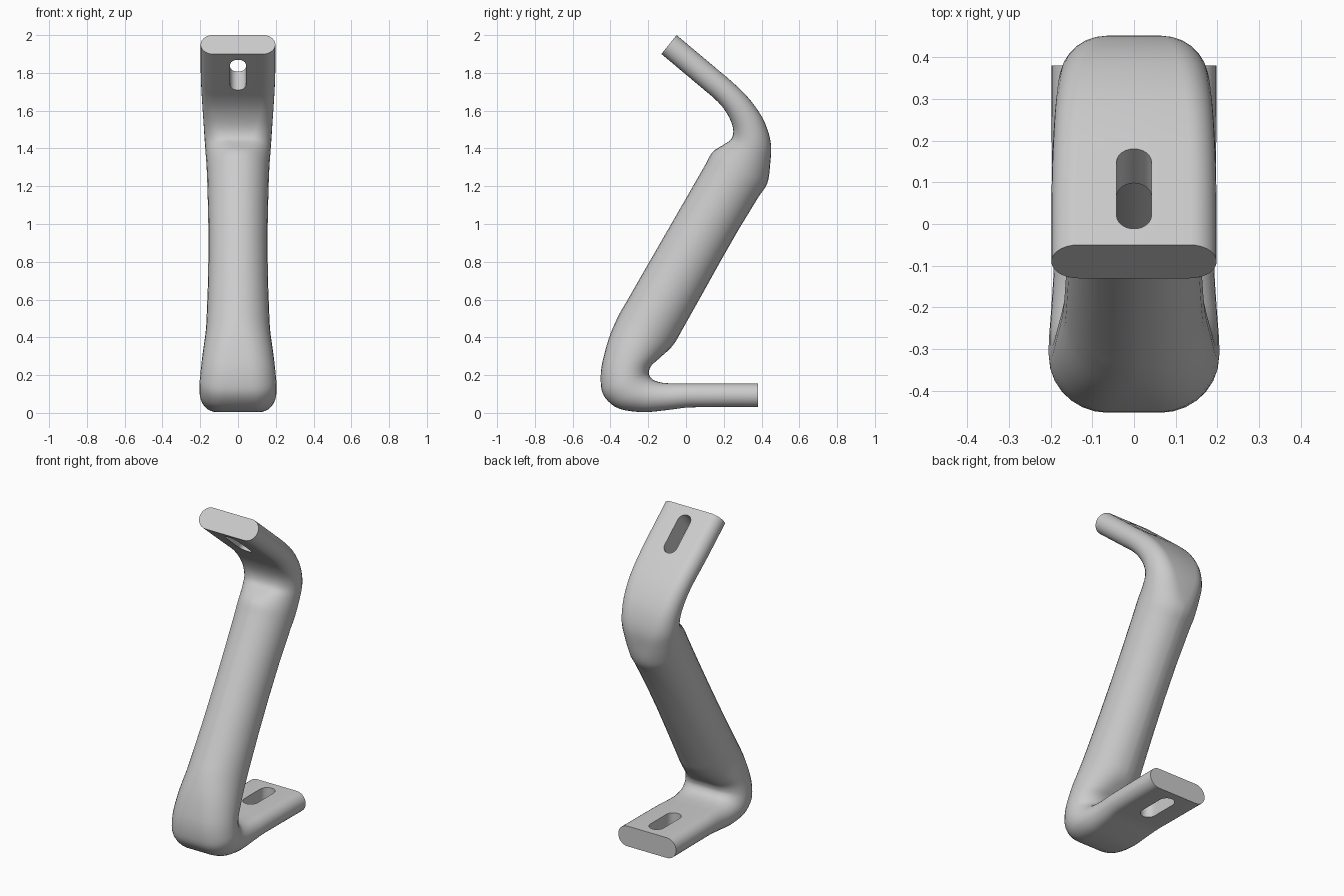
import bpy, bmesh, math
from mathutils import Vector, Matrix

if "Cube" in bpy.data.objects:
    bpy.data.objects.remove(bpy.data.objects["Cube"])

# Stations along the bar: underside (y, z), topside (y, z), half width
STATIONS = [
    (0.38, 0.03, 0.38, 0.155, 0.198),
    (0.10, 0.03, 0.10, 0.155, 0.196),
    (0.00, 0.028, 0.00, 0.155, 0.194),
    (-0.10, 0.015, -0.08, 0.156, 0.192),
    (-0.25, 0.005, -0.15, 0.165, 0.198),
    (-0.38, 0.035, -0.185, 0.185, 0.204),
    (-0.44, 0.10, -0.197, 0.21, 0.204),
    (-0.452, 0.18, -0.19, 0.24, 0.199),
    (-0.425, 0.34, -0.14, 0.29, 0.187),
    (-0.36, 0.51, -0.06, 0.37, 0.17),
    (-0.32, 0.58, -0.02, 0.44, 0.166),
    (0.10, 1.31, 0.385, 1.145, 0.163),
    (0.14, 1.38, 0.43, 1.215, 0.166),
    (0.20, 1.42, 0.446, 1.32, 0.171),
    (0.24, 1.45, 0.45, 1.42, 0.176),
    (0.25, 1.50, 0.42, 1.53, 0.181),
    (0.22, 1.58, 0.345, 1.65, 0.188),
    (0.15, 1.665, 0.23, 1.765, 0.194),
    (0.10, 1.707, 0.18, 1.807, 0.196),
    (-0.13, 1.90, -0.05, 2.00, 0.198),
]


def smooth_stations(rows, steps):
    """Hermite interpolation, spaced by the mid-line length."""
    rows = [Vector(r) for r in rows]
    t = [0.0]
    for a, b in zip(rows, rows[1:]):
        t.append(t[-1] + (b - a).length)
    last = len(rows) - 1
    tan = []
    for i in range(last + 1):
        if i in (0, last):
            j = min(i, last - 1)
            tan.append((rows[j + 1] - rows[j]) / (t[j + 1] - t[j]))
            continue
        h0, h1 = t[i] - t[i - 1], t[i + 1] - t[i]
        d0, d1 = (rows[i] - rows[i - 1]) / h0, (rows[i + 1] - rows[i]) / h1
        tan.append((d0 * h1 + d1 * h0) / (h0 + h1))
    out = []
    for i in range(last):
        h = t[i + 1] - t[i]
        for k in range(steps):
            s = k / steps
            out.append(rows[i] * (2*s**3 - 3*s*s + 1) + tan[i] * h * (s**3 - 2*s*s + s)
                       + rows[i + 1] * (3*s*s - 2*s**3) + tan[i + 1] * h * (s**3 - s*s))
    return out + [rows[-1]]


def stadium(half_w, half_t, n):
    """Flat-sided oval with round ends."""
    core = max(half_w - half_t, 0.004)
    pts = []
    for side in (0, 1):
        for k in range(n + 1):
            a = -math.pi / 2 + math.pi * (k / n + side)
            pts.append(((core if side == 0 else -core) + (half_w - core) * math.cos(a),
                        half_t * math.sin(a)))
    return pts


def loft(name, rings):
    bm = bmesh.new()
    loops = [[bm.verts.new(p) for p in ring] for ring in rings]
    n = len(loops[0])
    for a, b in zip(loops, loops[1:]):
        for i in range(n):
            j = (i + 1) % n
            bm.faces.new((a[i], a[j], b[j], b[i]))
    bm.faces.new(loops[0])
    bm.faces.new(loops[-1])
    bmesh.ops.recalc_face_normals(bm, faces=bm.faces[:])
    mesh = bpy.data.meshes.new(name)
    bm.to_mesh(mesh)
    bm.free()
    ob = bpy.data.objects.new(name, mesh)
    bpy.context.collection.objects.link(ob)
    return ob


# Bent bar: flat foot, round shaft, flat upper arm
rings = []
for py, pz, qy, qz, w in smooth_stations(STATIONS, 4):
    p, q = Vector((0, py, pz)), Vector((0, qy, qz))
    mid, up = (p + q) / 2, (q - p).normalized()
    rings.append([mid + up * v + Vector((u, 0, 0))
                  for u, v in stadium(w, (q - p).length / 2, 14)])
bar = loft("bent_bracket_bar", rings)
bpy.context.view_layer.objects.active = bar
bar.select_set(True)


# Bolt slots in the foot and upper arm
def cut_slot(name, centre, tilt, half_w, half_l):
    place = Matrix.Translation(centre) @ Matrix.Rotation(tilt, 4, 'X')
    outline = stadium(half_l, half_w, 12)
    cutter = loft(name, [[place @ Vector((v, u, z)) for u, v in outline]
                         for z in (-0.12, 0.12)])
    cutter.hide_render = True
    mod = bar.modifiers.new(name, 'BOOLEAN')
    mod.operation, mod.solver, mod.object = 'DIFFERENCE', 'EXACT', cutter
    bpy.ops.object.modifier_apply(modifier=name)
    bpy.data.objects.remove(cutter)


cut_slot("foot_slot", (0, 0.205, 0.09), 0, 0.046, 0.125)
cut_slot("arm_slot", (0, 0.043, 1.838), math.radians(-40), 0.042, 0.125)

bpy.ops.object.shade_smooth_by_angle(angle=math.radians(35))
